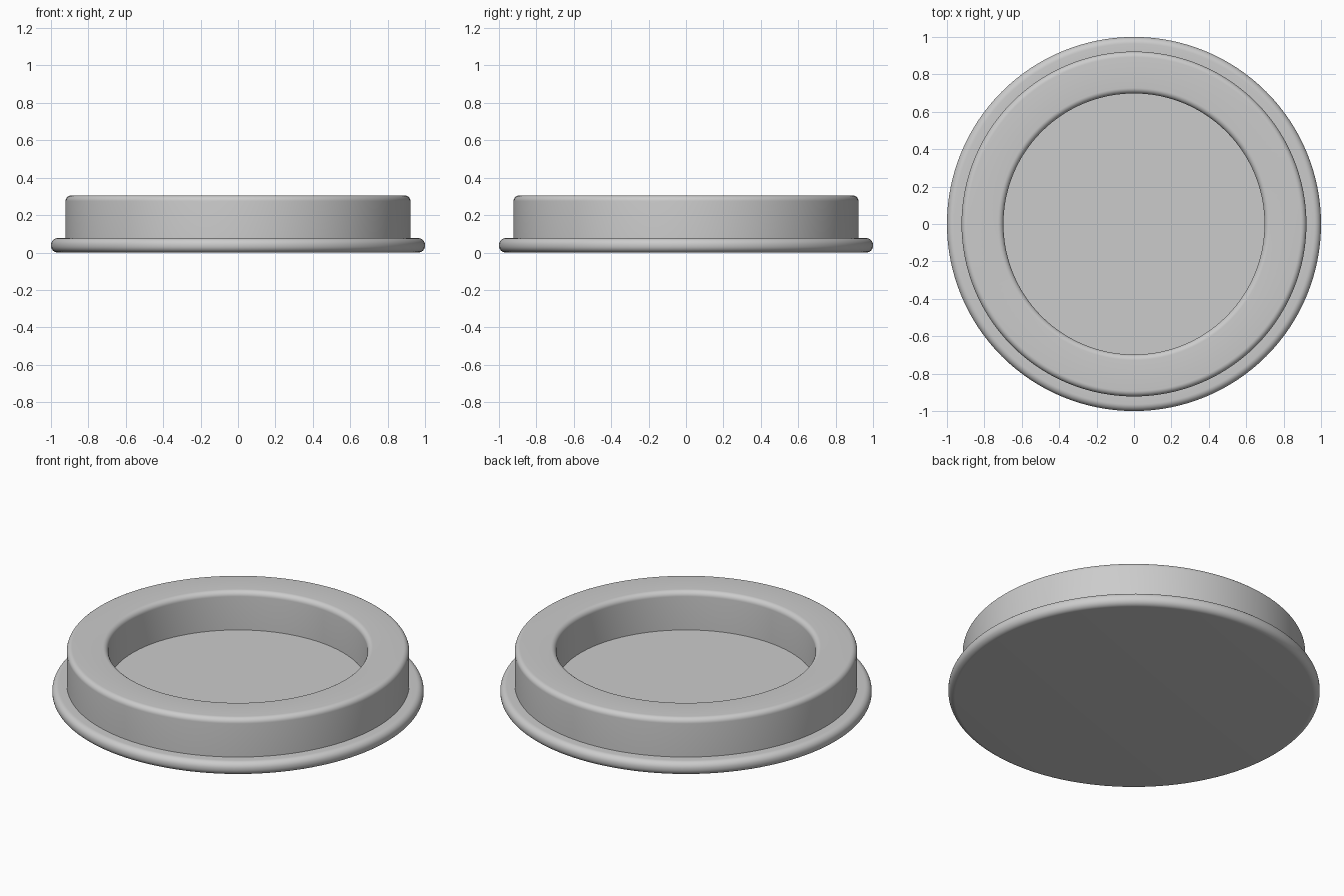
import bpy
import bmesh
import math

if "Cube" in bpy.data.objects:
    bpy.data.objects.remove(bpy.data.objects["Cube"])

SEGMENTS = 128


def arc(cx, cz, r, start, end, steps=8):
    """Fillet points (radius, height) between two angles in degrees."""
    angles = [math.radians(start + (end - start) * i / steps) for i in range(steps + 1)]
    return [(cx + r * math.cos(a), cz + r * math.sin(a)) for a in angles]


def lathe(name, profile, material):
    """Turn a (radius, height) profile around z, starting and ending on the axis."""
    bm = bmesh.new()
    verts = [bm.verts.new((r, 0, z)) for r, z in profile]
    edges = [bm.edges.new(pair) for pair in zip(verts, verts[1:])]
    bmesh.ops.spin(bm, geom=verts + edges, cent=(0, 0, 0), axis=(0, 0, 1),
                   angle=math.tau, steps=SEGMENTS)
    bmesh.ops.remove_doubles(bm, verts=bm.verts, dist=1e-5)
    bmesh.ops.recalc_face_normals(bm, faces=bm.faces)
    mesh = bpy.data.meshes.new(name)
    bm.to_mesh(mesh)
    bm.free()
    mesh.materials.append(material)
    obj = bpy.data.objects.new(name, mesh)
    bpy.context.collection.objects.link(obj)
    bpy.context.view_layer.objects.active = obj
    obj.select_set(True)
    bpy.ops.object.shade_smooth_by_angle(angle=math.radians(30))
    return obj


grey = bpy.data.materials.new("plain_grey")
grey.diffuse_color = (0.6, 0.6, 0.6, 1)
grey.use_nodes = True
grey.node_tree.nodes["Principled BSDF"].inputs["Base Color"].default_value = grey.diffuse_color

FLANGE_TOP, RING_TOP = 0.077, 0.305
FLANGE_R, RING_R, HOLE_R = 1.0, 0.922, 0.698
ROUND, FILLET = 0.036, 0.03

profile = [(0, 0)]
# Flange with rounded rim
profile += arc(FLANGE_R - ROUND, ROUND, ROUND, -90, 0)
profile += arc(FLANGE_R - ROUND, FLANGE_TOP - ROUND, ROUND, 0, 90)
# Raised ring with filleted outer and inner top edges
profile += [(RING_R, FLANGE_TOP)]
profile += arc(RING_R - FILLET, RING_TOP - FILLET, FILLET, 0, 90)
profile += arc(HOLE_R + FILLET, RING_TOP - FILLET, FILLET, 90, 180)
# Recess wall and floor
profile += [(HOLE_R, FLANGE_TOP), (0, FLANGE_TOP)]

lathe("flanged_ring_cap", profile, grey)
